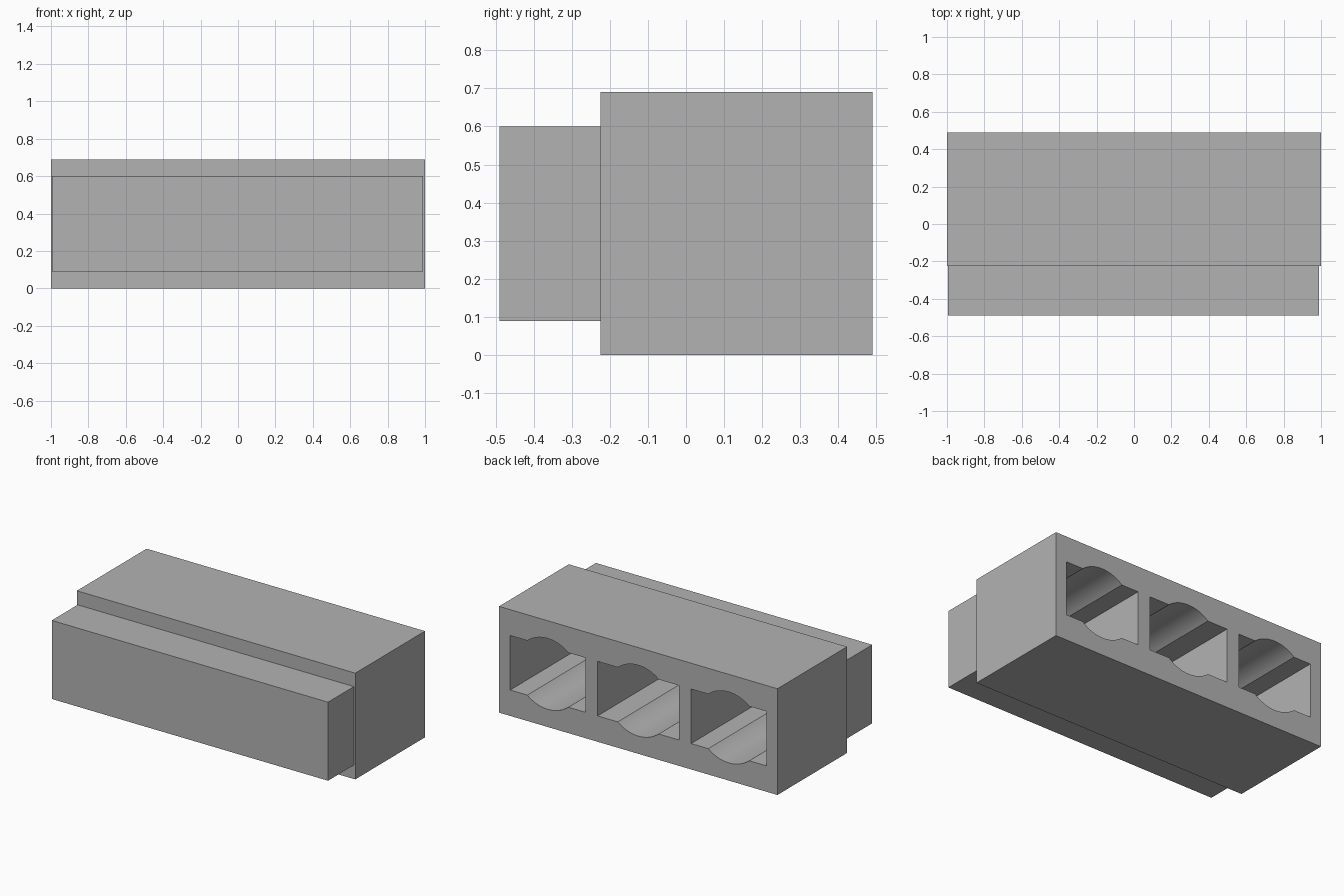
import bpy, bmesh, math

if "Cube" in bpy.data.objects:
    bpy.data.objects.remove(bpy.data.objects["Cube"], do_unlink=True)

# Single grey material
grey = bpy.data.materials.new("plain_grey")
grey.use_nodes = True
colour = (0.45, 0.45, 0.45, 1)
grey.diffuse_color = colour
grey.node_tree.nodes["Principled BSDF"].inputs["Base Color"].default_value = colour

MID_Z = 0.345
FRONT_Y, JOIN_Y, BACK_Y = -0.49, -0.225, 0.49


def prism(name, outline, y0, y1):
    """Extrude an (x, z) outline from y0 to y1."""
    bm = bmesh.new()
    face = bm.faces.new([bm.verts.new((x, y0, z)) for x, z in outline])
    moved = bmesh.ops.extrude_face_region(bm, geom=[face])["geom"]
    verts = [v for v in moved if isinstance(v, bmesh.types.BMVert)]
    bmesh.ops.translate(bm, verts=verts, vec=(0, y1 - y0, 0))
    bmesh.ops.recalc_face_normals(bm, faces=bm.faces)
    mesh = bpy.data.meshes.new(name)
    bm.to_mesh(mesh)
    bm.free()
    mesh.materials.append(grey)
    obj = bpy.data.objects.new(name, mesh)
    bpy.context.collection.objects.link(obj)
    return obj


def rectangle(x0, x1, z0, z1):
    return [(x0, z0), (x1, z0), (x1, z1), (x0, z1)]


def pocket_outline(cx, half_width, half_height=0.177, radius=0.23, steps=24):
    """Rectangle whose floor and ceiling bulge out along one shared circle."""
    start = math.asin(half_height / radius)
    sweep = math.pi - 2 * start
    arc = [(radius * math.cos(start + sweep * i / steps),
            radius * math.sin(start + sweep * i / steps)) for i in range(steps + 1)]
    upper = [(half_width, half_height)] + arc + [(-half_width, half_height)]
    lower = [(-x, -z) for x, z in upper]
    return [(cx + x, MID_Z + z) for x, z in upper + lower]


# Main block and the narrower front block closing the pockets
body = prism("main_block", rectangle(-1, 1, 0, 0.69), JOIN_Y, BACK_Y)
prism("front_block", rectangle(-0.995, 0.99, 0.09, 0.60), FRONT_Y, JOIN_Y)

# Three pockets cut in from the back
for cx, half_width in ((-0.65, 0.27), (0, 0.292), (0.65, 0.27)):
    cutter = prism("pocket_cutter", pocket_outline(cx, half_width),
                   JOIN_Y - 0.1, BACK_Y + 0.1)
    cutter.hide_render = True
    cut = body.modifiers.new("pocket", "BOOLEAN")
    cut.object = cutter
    cut.operation = "DIFFERENCE"
    cut.solver = "EXACT"
    bpy.context.view_layer.objects.active = body
    bpy.ops.object.modifier_apply(modifier=cut.name)
    bpy.data.objects.remove(cutter, do_unlink=True)

# Smooth the curved pocket walls, keep corners sharp
bpy.ops.object.select_all(action="DESELECT")
body.select_set(True)
bpy.context.view_layer.objects.active = body
bpy.ops.object.shade_smooth_by_angle(angle=math.radians(20))
